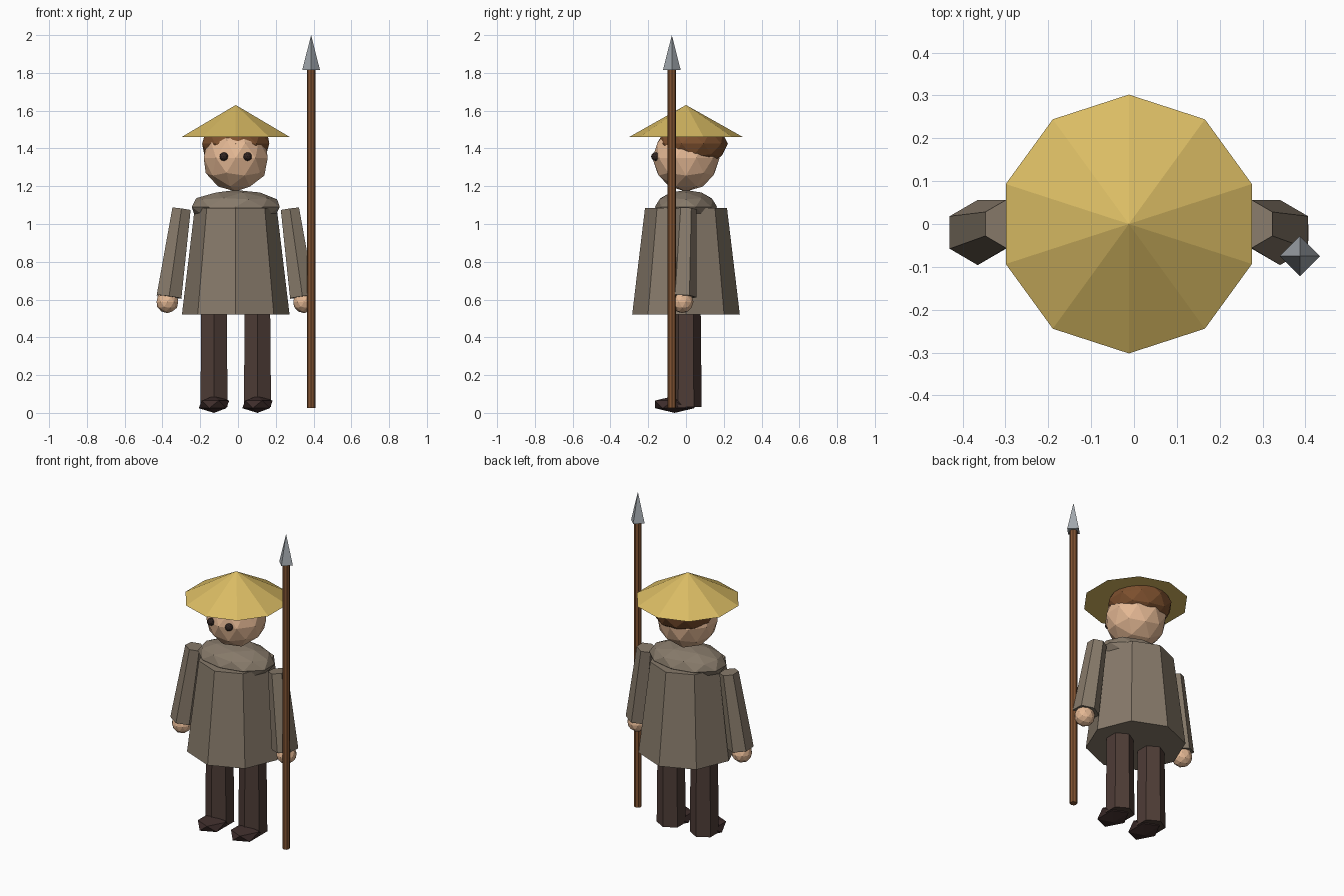
import bpy, math
from mathutils import Vector

if "Cube" in bpy.data.objects:
    bpy.data.objects.remove(bpy.data.objects["Cube"])

CX = -0.012  # the body's centre line


def material(name, srgb):
    m = bpy.data.materials.new(name)
    lin = [((c / 255 + 0.055) / 1.055) ** 2.4 for c in srgb]
    m.diffuse_color = (*lin, 1)
    m.use_nodes = True
    m.node_tree.nodes["Principled BSDF"].inputs["Base Color"].default_value = m.diffuse_color
    return m


STRAW = material("straw", (218, 188, 100))
CLOTH = material("grey_brown_cloth", (135, 122, 106))
TROUSER = material("dark_brown_trousers", (78, 60, 54))
BOOT = material("boot_brown", (62, 45, 43))
WOOD = material("wood", (130, 84, 50))
STEEL = material("steel", (162, 168, 174))
SKIN = material("skin", (228, 184, 148))
HAIR = material("hair_brown", (125, 80, 46))
EYE = material("eye_black", (48, 36, 33))


def finish(name, mat):
    o = bpy.context.object
    o.name = name
    o.data.materials.append(mat)
    return o


def ball(name, mat, loc, size, detail=2):
    bpy.ops.mesh.primitive_ico_sphere_add(subdivisions=detail, radius=1, location=loc)
    o = finish(name, mat)
    o.scale = size
    return o


def tube(name, mat, bottom, top, r1, r2, sides, turn=0):
    """Tapered prism running from bottom to top."""
    a, b = Vector(bottom), Vector(top)
    bpy.ops.mesh.primitive_cone_add(vertices=sides, radius1=r1, radius2=r2,
                                    depth=(b - a).length, location=(a + b) / 2)
    o = finish(name, mat)
    lean = Vector((0, 0, 1)).rotation_difference(b - a)
    o.rotation_euler = lean.to_matrix().to_euler()
    return o


# Coat and shoulders
tube("coat", CLOTH, (CX, 0, 0.52), (CX, 0, 1.085), 0.285, 0.217, 8)
ball("shoulders", CLOTH, (CX, 0, 1.09), (0.245, 0.165, 0.09))

# Head, hair and hat
ball("head", SKIN, (CX, 0, 1.35), (0.178, 0.178, 0.178))
ball("hair", HAIR, (CX, 0.035, 1.425), (0.187, 0.187, 0.125))
tube("hat", STRAW, (CX, 0, 1.46), (CX, 0, 1.63), 0.302, 0, 10)

# Paired parts
for side, s in (("left", -1), ("right", 1)):
    ball(side + "_eye", EYE, (CX + s * 0.063, -0.162, 1.357), (0.023,) * 3)
    tube(side + "_arm", CLOTH, (CX + s * 0.353, -0.02, 0.615),
         (CX + s * 0.287, 0, 1.08), 0.076, 0.056, 6)
    ball(side + "_hand", SKIN, (CX + s * 0.362, -0.02, 0.588), (0.06,) * 3)
    tube(side + "_leg", TROUSER, (CX + s * 0.115, 0, 0.03),
         (CX + s * 0.115, 0, 0.62), 0.083, 0.077, 6)
    ball(side + "_foot", BOOT, (CX + s * 0.115, -0.06, 0.045), (0.09, 0.122, 0.045), 1)

# Spear
tube("spear_shaft", WOOD, (0.387, -0.075, 0.025), (0.387, -0.075, 1.82), 0.022, 0.022, 8)
tube("spear_tip", STEEL, (0.387, -0.075, 1.815), (0.387, -0.075, 2.0), 0.047, 0, 4)
